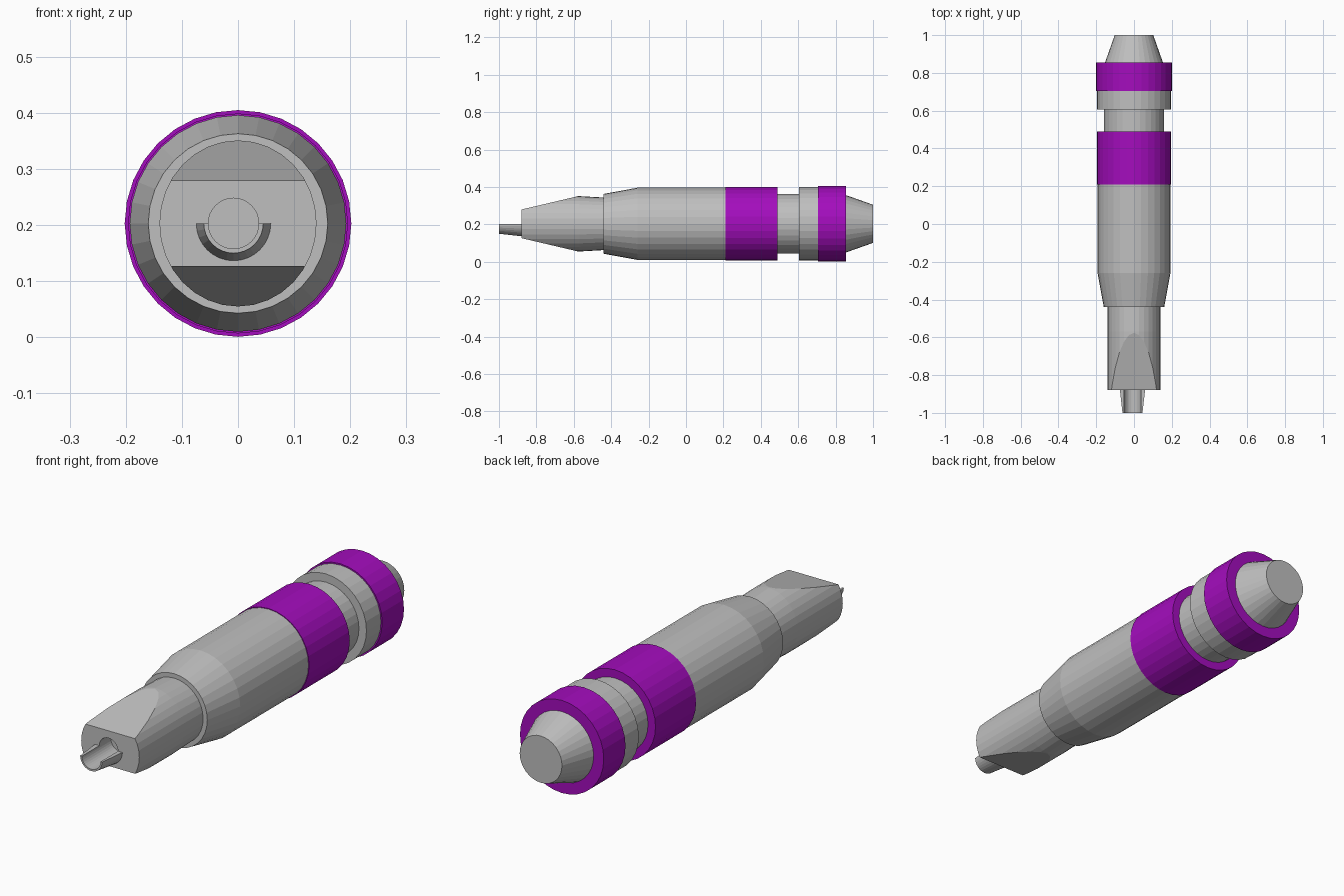
import bpy, bmesh, math
from mathutils import Vector

if "Cube" in bpy.data.objects:
    bpy.data.objects.remove(bpy.data.objects["Cube"], do_unlink=True)

AXIS_Z = 0.203   # height of the long axis
SIDES = 32


def material(name, rgb):
    m = bpy.data.materials.new(name)
    m.use_nodes = True
    m.diffuse_color = (*rgb, 1)
    m.node_tree.nodes["Principled BSDF"].inputs["Base Color"].default_value = (*rgb, 1)
    return m


grey = material("light grey", (0.52, 0.52, 0.52))
purple = material("purple", (0.37, 0.004, 0.51))


def finish(name, bm, mat):
    bmesh.ops.recalc_face_normals(bm, faces=bm.faces)
    mesh = bpy.data.meshes.new(name)
    bm.to_mesh(mesh)
    bm.free()
    mesh.materials.append(mat)
    ob = bpy.data.objects.new(name, mesh)
    bpy.context.collection.objects.link(ob)
    return ob


def lathe(profile, x=0, sides=SIDES):
    """Closed solid around the y axis; profile rows are (y, x radius[, z radius])."""
    bm = bmesh.new()
    rings = []
    for y, rx, *rz in profile:
        h = rz[0] if rz else rx
        angles = [math.tau * i / sides for i in range(sides)]
        rings.append([bm.verts.new((x + rx * math.cos(a), y, AXIS_Z + h * math.sin(a)))
                      for a in angles])
    for a, b in zip(rings, rings[1:]):
        for i in range(sides):
            j = (i + 1) % sides
            bm.faces.new((a[i], a[j], b[j], b[i]))
    bm.faces.new(rings[0])
    bm.faces.new(rings[-1])
    return bm


# Main barrel, bands and tail
finish("barrel", lathe([(-0.44, 0.16), (-0.26, 0.193), (0.21, 0.193)]), grey)
finish("wide_band", lathe([(0.21, 0.196), (0.49, 0.196)]), purple)
finish("neck", lathe([(0.48, 0.16), (0.61, 0.16)]), grey)
finish("collar", lathe([(0.605, 0.196), (0.705, 0.196)]), grey)
finish("rear_band", lathe([(0.705, 0.202), (0.855, 0.202)]), purple)
finish("tail", lathe([(0.85, 0.155), (1.0, 0.102)]), grey)

# Front shaft with sloping flats above and below
bm = lathe([(-0.88, 0.14, 0.148), (-0.57, 0.14, 0.148), (-0.43, 0.14, 0.14)])
for side in (1, -1):
    slope = Vector((0, -0.073, side * 0.31)).normalized()
    cut = bmesh.ops.bisect_plane(
        bm, geom=bm.verts[:] + bm.edges[:] + bm.faces[:], dist=1e-5,
        plane_co=(0, -0.88, AXIS_Z + side * 0.0765), plane_no=slope, clear_outer=True)
    edges = [e for e in bm.edges if e.is_boundary]
    bmesh.ops.holes_fill(bm, edges=edges, sides=0)
shaft = finish("shaft", bm, grey)

# Bore in the shaft tip
NIB_X = -0.008
bore = finish("bore_cutter", lathe([(-1.05, 0.045), (-0.8, 0.045)], NIB_X), grey)
bore.hide_render = True
bore.hide_set(True)
boolean = shaft.modifiers.new("bore", 'BOOLEAN')
boolean.operation = 'DIFFERENCE'
boolean.solver = 'EXACT'
boolean.object = bore

# Half-round tapering spout
bm = bmesh.new()
sections = []
STEPS = SIDES // 2
for i in range(STEPS + 1):
    a = math.pi + math.pi * i / STEPS
    corners = [(-1.0, 0.045), (-1.0, 0.053), (-0.875, 0.067), (-0.875, 0.045)]
    sections.append([bm.verts.new((NIB_X + r * math.cos(a), y, AXIS_Z + r * math.sin(a)))
                     for y, r in corners])
for a, b in zip(sections, sections[1:]):
    for k in range(4):
        n = (k + 1) % 4
        bm.faces.new((a[k], a[n], b[n], b[k]))
bm.faces.new(sections[0])
bm.faces.new(sections[-1])
finish("spout", bm, grey)
